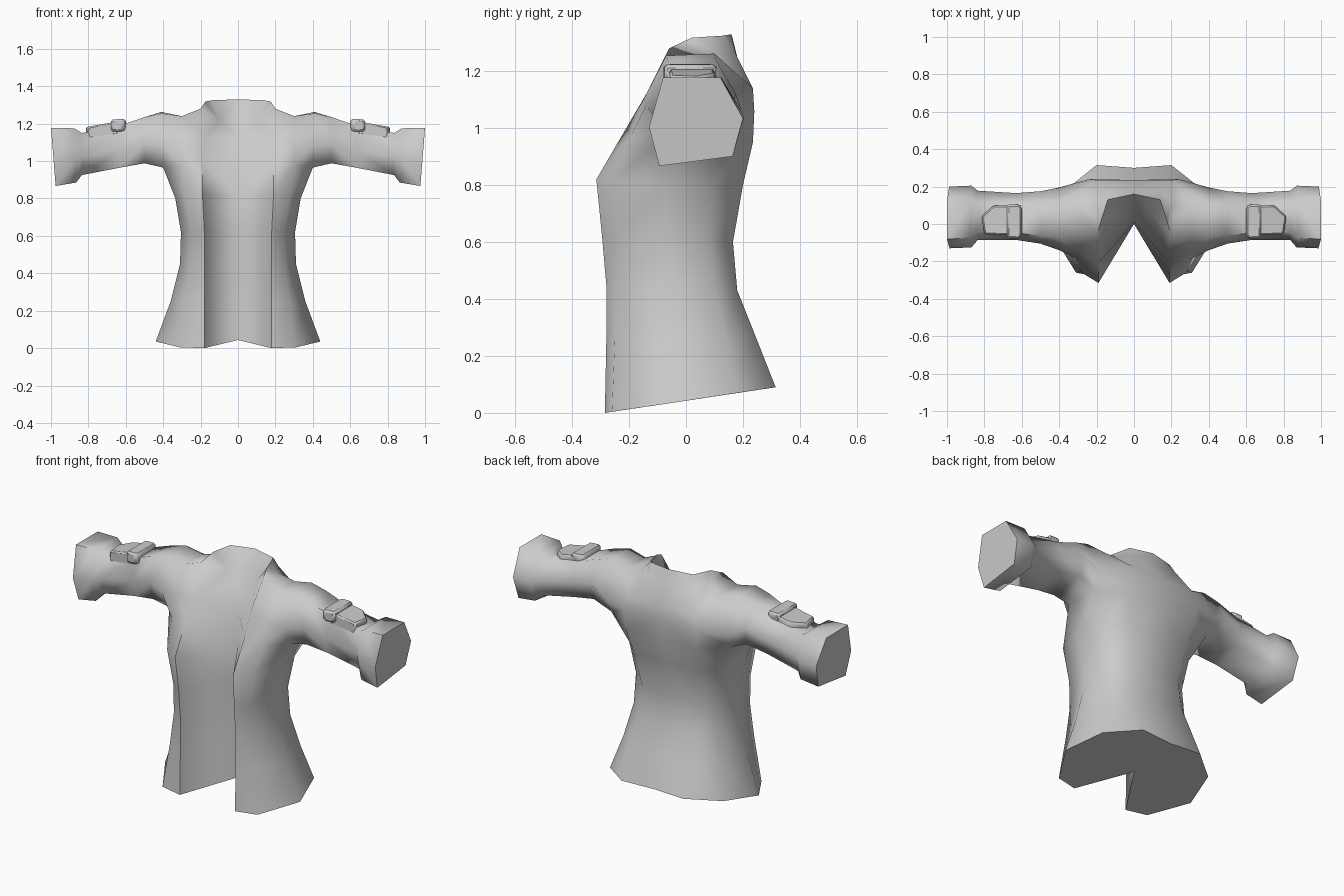
import bpy
import bmesh
import math

cube = bpy.data.objects.get("Cube")
if cube:
    bpy.data.objects.remove(cube)

cloth = bpy.data.materials.new("grey_cloth")
cloth.use_nodes = True
cloth.diffuse_color = (0.6, 0.6, 0.6, 1)
cloth.node_tree.nodes["Principled BSDF"].inputs["Base Color"].default_value = (0.6, 0.6, 0.6, 1)


def finish(name, bm, angle):
    """Mirror the left half, weld it, and make a smooth object."""
    bmesh.ops.remove_doubles(bm, verts=bm.verts[:], dist=0.0005)
    copy = bmesh.ops.duplicate(bm, geom=bm.verts[:] + bm.edges[:] + bm.faces[:])["geom"]
    for v in copy:
        if isinstance(v, bmesh.types.BMVert):
            v.co.x *= -1
    bmesh.ops.remove_doubles(bm, verts=bm.verts[:], dist=0.0005)
    bmesh.ops.recalc_face_normals(bm, faces=bm.faces[:])
    for f in bm.faces:
        f.smooth = True
    for e in bm.edges:
        centre_fold = all(abs(v.co.x) < 0.001 for v in e.verts)
        low_cap = any(abs(f.normal.z) > 0.95 for f in e.link_faces)
        if len(e.link_faces) == 2 and e.calc_face_angle(0) > math.radians(angle):
            e.smooth = centre_fold and not low_cap
    mesh = bpy.data.meshes.new(name)
    bm.to_mesh(mesh)
    bm.free()
    mesh.materials.append(cloth)
    obj = bpy.data.objects.new(name, mesh)
    bpy.context.collection.objects.link(obj)
    return obj


# Vertical seams of the left half, hem to shoulder
fold = [(0, 0, .043), (0, 0, .25), (0, 0, .45), (0, 0, .62), (0, 0, .82),
        (0, .01, 1.0), (0, .04, 1.12), (0, .10, 1.25)]
opening = [(.18, -.285, 0), (.18, -.28, .25), (.18, -.28, .45), (.18, -.295, .62),
           (.19, -.315, .82), (.19, -.21, 1.0), (.18, -.14, 1.12), (.2, -.06, 1.28)]
chest = [(.31, -.26, .004), (.27, -.25, .26), (.25, -.24, .45), (.25, -.245, .62),
         (.28, -.26, .82), (.3, -.19, .98), (.3, -.15, 1.1), (.3, -.05, 1.24)]
side_front = [(.44, -.05, .035), (.36, -.06, .25), (.31, -.06, .45), (.305, -.06, .62),
              (.335, -.08, .8), (.4, -.07, .965), (.4, -.14, 1.08), (.41, -.07, 1.255)]
side_back = [(.37, .18, .07), (.31, .14, .26), (.27, .1, .45), (.27, .08, .62),
             (.3, .1, .8), (.39, .14, .97), (.4, .195, 1.06), (.41, .1, 1.262)]
back = [(.2, .315, .09), (.19, .24, .28), (.18, .18, .43), (.17, .165, .6),
        (.2, .2, .8), (.23, .235, .95), (.24, .24, 1.06), (.21, .235, 1.14)]
spine = [(0, .30, .088), (0, .24, .28), (0, .18, .42), (0, .16, .6),
         (0, .2, .8), (0, .235, .95), (0, .235, 1.06), (0, .235, 1.14)]
seams = [fold, opening, chest, side_front, side_back, back, spine]

bm = bmesh.new()


def face(*points):
    bm.faces.new([bm.verts.new(p) for p in points])


# Torso panels, leaving the armhole open
ARMPIT, TOP = 5, 7
for s in range(len(seams) - 1):
    a, b = seams[s], seams[s + 1]
    for r in range(TOP):
        armhole = a is side_front and r >= ARMPIT
        collar_panel = a is fold and r == TOP - 1
        if not armhole and not collar_panel:
            face(a[r], b[r], b[r + 1], a[r + 1])
face(*[s[0] for s in seams])

# Shoulder yoke
shoulder = (.3, .1, 1.24)
neck_side, neck_back, neck_mid = (.2, .09, 1.27), (.14, .175, 1.26), (0, .18, 1.25)
face(chest[TOP], side_front[TOP], side_back[TOP], shoulder)
face(opening[TOP], chest[TOP], shoulder, neck_side)
face(shoulder, side_back[TOP], back[TOP])
face(neck_side, shoulder, back[TOP], neck_back)
face(neck_back, back[TOP], spine[TOP], neck_mid)

# Raised collar, outside and inside
lip_side, lip_back, lip_mid = (.175, .02, 1.318), (.14, .13, 1.325), (0, .16, 1.33)
throat = (.1, .05, 1.22)
face(opening[TOP], neck_side, lip_side)
face(neck_side, neck_back, lip_back, lip_side)
face(neck_back, neck_mid, lip_mid, lip_back)
face(fold[TOP - 1], opening[TOP - 1], throat)
face(fold[TOP - 1], throat, fold[TOP])
face(opening[TOP - 1], opening[TOP], throat)
face(opening[TOP], lip_side, throat)
face(throat, lip_side, lip_back)
face(throat, lip_back, lip_mid, fold[TOP])

# Six-sided sleeve growing out of the armhole, ending in a wider cuff
section = [(.11, 0), (.89, .11), (1, .54), (.76, 1), (.15, 1), (0, .44)]


def sleeve_ring(x, low, high, front, rear, slant=0):
    return [(x - slant * (1 - h), front + (rear - front) * d, low + (high - low) * h)
            for d, h in section]


rings = [[side_front[5], side_back[5], side_back[6], side_back[7], side_front[7], side_front[6]],
         sleeve_ring(.5, .988, 1.235, -.105, .175),
         sleeve_ring(.63, .965, 1.19, -.085, .165),
         sleeve_ring(.835, .925, 1.15, -.085, .178),
         sleeve_ring(.875, .885, 1.175, -.125, .205, .01),
         sleeve_ring(1.0, .867, 1.178, -.13, .2, .025)]
for inner, outer in zip(rings, rings[1:]):
    for i in range(6):
        j = (i + 1) % 6
        face(inner[i], inner[j], outer[j], outer[i])
face(*rings[-1])
finish("jacket", bm, 70)


# Padded tabs lying on top of the sleeves
def sleeve_tab(name, outline, height, thick, slope, bevel):
    global bm
    bm = bmesh.new()
    top = [(x, y, height - slope * (x - .6)) for x, y in outline]
    low = [(x, y, z - thick) for x, y, z in top]
    face(*top)
    face(*low)
    for i in range(len(top)):
        face(top[i - 1], top[i], low[i], low[i - 1])
    obj = finish(name, bm, 50)
    mod = obj.modifiers.new("soft_edge", "BEVEL")
    mod.width = bevel
    mod.segments = 1


sleeve_tab("tab_strap", [(.64, -.06), (.8, -.055), (.815, .04), (.75, .1), (.64, .1)],
           1.22, .07, .18, .008)
sleeve_tab("tab_loop", [(.6, -.06), (.615, -.08), (.68, -.075), (.68, .105), (.615, .105), (.6, .09)],
           1.225, .065, .03, .014)
